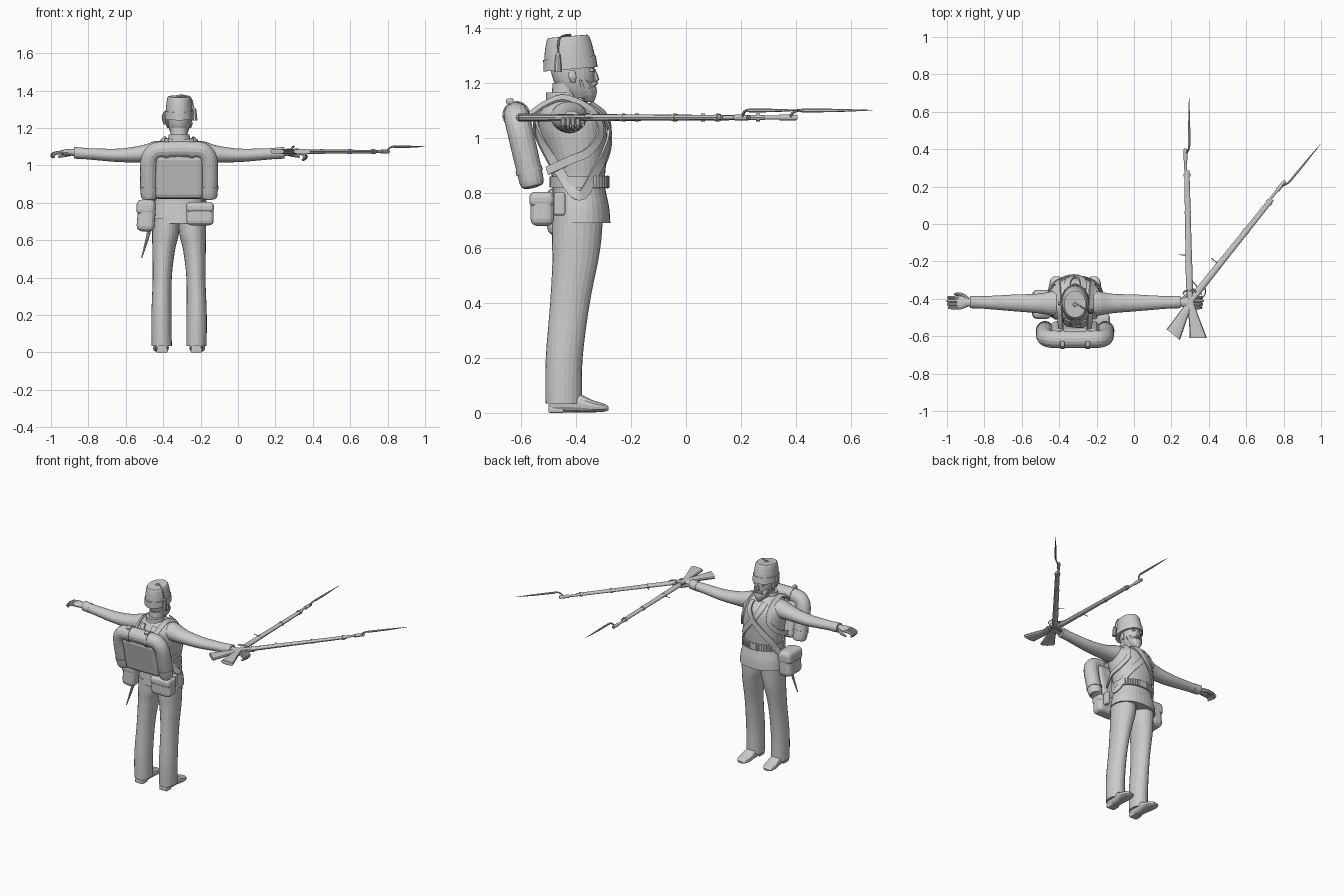
import bpy, bmesh
from math import sin, cos, radians, pi, copysign
from mathutils import Vector, Matrix, Euler

cube = bpy.data.objects.get("Cube")
if cube:
    bpy.data.objects.remove(cube, do_unlink=True)

GREY = (0.6, 0.6, 0.6, 1)
mat = bpy.data.materials.new("plain grey")
mat.use_nodes = True
mat.diffuse_color = GREY
mat.node_tree.nodes["Principled BSDF"].inputs["Base Color"].default_value = GREY

BODY = Matrix.Translation((-0.315, -0.42, 0))    # the figure's own origin
AXES = {"X": (Vector((0, 1, 0)), Vector((0, 0, 1))),
        "Y": (Vector((0, 0, 1)), Vector((1, 0, 0))),
        "Z": (Vector((1, 0, 0)), Vector((0, 1, 0)))}
made = []


def add(name, bm, place):
    bmesh.ops.recalc_face_normals(bm, faces=bm.faces)
    mesh = bpy.data.meshes.new(name)
    bm.to_mesh(mesh)
    bm.free()
    mesh.materials.append(mat)
    ob = bpy.data.objects.new(name, mesh)
    ob.matrix_world = place
    bpy.context.collection.objects.link(ob)
    made.append(ob)
    return ob


def smooth(rows, k):
    """Catmull-Rom interpolation of equal-length tuples."""
    out = []
    for i in range(len(rows) - 1):
        a, b, c, d = (rows[min(max(i + o, 0), len(rows) - 1)] for o in (-1, 0, 1, 2))
        for j in range(k):
            t = j / k
            out.append(tuple(q + t * (r - p) / 2 + t * t * (p - 2.5 * q + 2 * r - s / 2)
                             + t ** 3 * (1.5 * (q - r) + (s - p) / 2)
                             for p, q, r, s in zip(a, b, c, d)))
    return out + [tuple(rows[-1])]


def skin(name, rings, n, power, place):
    """Closed skin over superelliptic rings (centre, U, V)."""
    bm = bmesh.new()
    e = 2 / power
    loops = []
    for c, u, v in rings:
        loop = []
        for i in range(n):
            x, y = cos(2 * pi * i / n), sin(2 * pi * i / n)
            loop.append(bm.verts.new(c + u * copysign(abs(x) ** e, x) + v * copysign(abs(y) ** e, y)))
        loops.append(loop)
    for p, q in zip(loops, loops[1:]):
        for i in range(n):
            bm.faces.new((p[i], p[(i + 1) % n], q[(i + 1) % n], q[i]))
    bm.faces.new(loops[0])
    bm.faces.new(loops[-1])
    return add(name, bm, place)


def sweep(name, axis, rows, n=24, k=4, power=2, place=BODY):
    """Rows are centre x, y, z and the two half widths across the axis."""
    u, v = AXES[axis]
    return skin(name, [(Vector(r[:3]), u * r[3], v * r[4]) for r in smooth(rows, k)], n, power, place)


def tube(name, rows, ref="Y", n=10, k=4, place=BODY):
    """Rows are x, y, z and radius along a path."""
    side = Vector([float(ref == a) for a in "XYZ"])
    rows = smooth(rows, k)
    pts = [Vector(r[:3]) for r in rows]
    rings = []
    for i, p in enumerate(pts):
        t = (pts[min(i + 1, len(pts) - 1)] - pts[max(i - 1, 0)]).normalized()
        u = t.cross(side).normalized()
        rings.append((p, u * rows[i][3], u.cross(t) * rows[i][3]))
    return skin(name, rings, n, 2, place)


def box(name, centre, size, rot=(0, 0, 0), bevel=0.01, place=BODY):
    bm = bmesh.new()
    bmesh.ops.create_cube(bm, size=1, matrix=Matrix.LocRotScale(
        Vector(centre), Euler([radians(a) for a in rot]), Vector(size)))
    ob = add(name, bm, place)
    mod = ob.modifiers.new("round", "BEVEL")
    mod.width, mod.segments = bevel, 3
    return ob


def ribbon(name, pts, width):
    """Flat strap facing away from the body's middle."""
    bm = bmesh.new()
    pairs = []
    for i, p in enumerate(pts):
        t = (pts[min(i + 1, len(pts) - 1)] - pts[max(i - 1, 0)]).normalized()
        out = p - Vector((0, 0, min(p.z, 1.03)))
        w = t.cross(out).normalized() * width / 2
        pairs.append((bm.verts.new(p - w), bm.verts.new(p + w)))
    for a, b in zip(pairs, pairs[1:]):
        bm.faces.new((a[0], a[1], b[1], b[0]))
    mod = add(name, bm, BODY).modifiers.new("thick", "SOLIDIFY")
    mod.thickness, mod.offset = 0.008, 0


# tunic
TUNIC = [(0, .035, .69, .152, .11), (0, .035, .75, .145, .105), (0, .03, .83, .126, .095),
         (0, .025, .92, .134, .105), (0, .01, 1.02, .144, .122), (0, 0, 1.08, .14, .117),
         (0, -.01, 1.12, .11, .085), (0, -.025, 1.145, .06, .055)]
sweep("tunic", "Z", TUNIC, n=32, power=2.2)
dense = smooth(TUNIC, 8)


def on_tunic(z, deg, gap=0.006):
    for p, q in zip(dense, dense[1:]):
        if p[2] <= z <= q[2]:
            t = (z - p[2]) / (q[2] - p[2])
            _, cy, _, rx, ry = (a + t * (b - a) for a, b in zip(p, q))
            a = radians(deg)
            return Vector(((rx + gap) * cos(a), cy + (ry + gap) * sin(a), z))


# collar, head, face and beard
sweep("collar", "Z", [(0, -.03, 1.12, .064, .06), (0, -.035, 1.165, .055, .055)], k=1)
sweep("neck", "Z", [(0, -.025, 1.13, .045, .045), (0, -.015, 1.2, .045, .05)], k=1)
sweep("head", "Z", [(0, .03, 1.145, .03, .04), (0, .02, 1.175, .046, .06), (0, .012, 1.21, .056, .074),
                    (0, .008, 1.25, .06, .08), (0, .005, 1.29, .058, .078)])
sweep("beard", "Z", [(0, .07, 1.13, .014, .014), (0, .06, 1.155, .036, .034), (0, .05, 1.185, .05, .044),
                     (0, .04, 1.21, .058, .03)], n=12, k=2)
sweep("nose", "Z", [(0, .084, 1.205, .008, .008), (0, .09, 1.213, .012, .015),
                    (0, .082, 1.25, .006, .008)], n=8, k=2)
box("brow", (0, .075, 1.247), (.075, .018, .012), bevel=.004)
for s in (-1, 1):
    tube("moustache", [(0, .092, 1.2, .008), (s * .02, .086, 1.196, .009), (s * .042, .066, 1.18, .004)], "Z", 8)
    sweep("ear", "Z", [(s * .058, .01, 1.2, .005, .008), (s * .064, .007, 1.222, .008, .015),
                       (s * .062, .005, 1.245, .005, .01)], n=10)

# tall cap with band and tassels
tilt = BODY @ Matrix.Translation((0, 0, 1.25)) @ Matrix.Rotation(radians(5), 4, "X")
sweep("cap", "Z", [(0, 0, 0, .074, .096), (0, 0, .06, .07, .09), (0, .001, .112, .063, .078),
                   (0, .001, .12, .054, .068)], n=32, k=2, place=tilt)
sweep("cap_band", "Z", [(0, 0, 0, .077, .099), (0, 0, .042, .075, .096)], n=32, k=1, place=tilt)
sweep("cap_button", "Z", [(0, 0, .118, .012, .012), (0, 0, .127, .008, .008)], n=12, k=1, place=tilt)
tube("tassel_cord", [(0, 0, 1.375, .004), (.03, -.02, 1.373, .004), (.064, -.042, 1.358, .004),
                     (.078, -.046, 1.3, .004)], n=8)
tube("tassel", [(.078, -.046, 1.31, .005), (.081, -.046, 1.295, .011), (.083, -.046, 1.24, .015)], n=10)
tube("chin_cord", [(-.072, -.01, 1.29, .006), (-.082, -.005, 1.26, .011), (-.074, 0, 1.22, .009)], n=10)


# hands: palm, four fingers and a thumb
def hand(s, curl):
    sweep("palm", "X", [(s * .54, 0, 1.068, .02, .019), (s * .575, 0, 1.07, .023, .018),
                        (s * .61, 0, 1.07, .036, .016), (s * .632, 0, 1.068, .034, .012)], n=16)
    for i in range(4):
        y = .018 * (i - 1.5)
        reach = .068 - .004 * abs(i - 2)
        tube("finger", [(s * .618, y, 1.07, .01), (s * (.622 + reach * .6), y, 1.071 - .008 * curl, .009),
                        (s * (.613 + reach), y, 1.066 - .02 * curl, .008),
                        (s * (.618 + reach - .022 * curl), y, 1.062 - .034 * curl, .005)], n=8, k=3)
    tube("thumb", [(s * .575, .018, 1.064, .011), (s * .605, .042, 1.056, .01),
                   (s * .645, .046, 1.046, .006)], "Z", 8)


for s, curl in ((-1, .6), (1, 1)):
    # arms
    sweep("sleeve", "X", [(s * .05, -.005, 1.068, .075, .055), (s * .12, -.005, 1.075, .066, .057),
                          (s * .2, -.005, 1.062, .052, .045), (s * .32, -.002, 1.054, .045, .036),
                          (s * .45, 0, 1.06, .036, .031), (s * .56, .003, 1.067, .03, .028)])
    sweep("cuff", "X", [(s * .515, .002, 1.064, .034, .031), (s * .563, .003, 1.068, .033, .031)], k=1)
    hand(s, curl)
    # legs and boots
    sweep("trouser_leg", "Z", [(s * .093, -.025, .035, .054, .066), (s * .094, -.023, .2, .054, .067),
                               (s * .09, -.002, .4, .051, .072), (s * .082, .017, .55, .061, .083),
                               (s * .073, .022, .63, .071, .09), (s * .07, .026, .72, .074, .092)])
    sweep("boot", "Y", [(s * .092, -.08, .03, .022, .026), (s * .092, -.05, .037, .034, .036),
                        (s * .094, .02, .037, .035, .036), (s * .097, .08, .024, .022, .042),
                        (s * .099, .12, .019, .015, .034), (s * .1, .138, .016, .007, .018)], n=16, power=2.6)
    box("boot_heel", (s * .092, -.052, .012), (.06, .056, .024), bevel=.006)
    # pack straps round the shoulders
    ribbon("pack_strap", [Vector(p) for p in smooth([(s * .075, -.14, 1.09), (s * .08, -.09, 1.125),
           (s * .085, -.02, 1.145), (s * .09, .075, 1.1), (s * .1, .11, 1.02), (s * .135, .065, .95),
           (s * .145, 0, .92), (s * .11, -.085, .88)], 5)], .03)
    # crossed shoulder belts
    path = smooth([(1.125, 112), (1.08, 103), (1.0, 82), (.88, 38), (.79, 0), (.88, -40),
                   (1.0, -75), (1.08, -103), (1.125, -112)], 8)
    gap = .008 if s > 0 else .014
    ribbon("cross_belt", [Vector((s * p.x, p.y, p.z)) for p in (on_tunic(z, a, gap) for z, a in path)], .036)

# waist belt with cartridge loops
ribbon("waist_belt", [on_tunic(.84, a) for a in range(0, 366, 6)], .04)
for a in list(range(34, 84, 7)) + list(range(104, 150, 7)):
    box("cartridge_loop", on_tunic(.84, a, .01), (.014, .014, .044), (0, 0, a), .004)
box("belt_buckle", on_tunic(.84, 90, .01), (.05, .01, .046), bevel=.003)

# pouches, bag and scabbard
box("hip_pouch", (.112, -.103, .74), (.146, .085, .12), bevel=.025)
box("hip_pouch_flap", (.112, -.105, .776), (.15, .09, .055), bevel=.02)
box("side_flap", (.15, -.04, .76), (.03, .042, .085), bevel=.01)
box("shoulder_bag", (-.175, -.01, .732), (.095, .15, .172), (0, 5, 0), .03)
box("shoulder_bag_flap", (-.178, -.01, .775), (.1, .155, .08), (0, 5, 0), .025)
tube("scabbard", [(-.135, -.03, .78, .012), (-.16, -.045, .65, .01), (-.2, -.06, .505, .003)], n=8)

# back pack with a rolled blanket bent over it
pack = BODY @ Matrix.Translation((0, -.172, .975)) @ Matrix.Rotation(radians(13), 4, "X")
box("pack", (0, .003, -.03), (.262, .085, .25), bevel=.03, place=pack)
half = [(.16, 0, -.158, .02), (.16, 0, -.148, .042), (.162, 0, -.08, .046), (.16, 0, .04, .047),
        (.14, 0, .092, .047), (.09, 0, .111, .047)]
tube("blanket_roll", half + [(-x, y, z, r) for x, y, z, r in reversed(half)], n=16, place=pack)
for s in (-1, 1):
    sweep("roll_strap", "X", [(s * .068 - .011, 0, .111, .051, .051), (s * .068 + .011, 0, .111, .051, .051)],
          k=1, place=pack)
    box("roll_buckle", (s * .068, -.012, .167), (.024, .028, .018), bevel=.006, place=pack)
    sweep("roll_tie", "Z", [(s * .161, 0, -.105, .049, .049), (s * .161, 0, -.088, .049, .049)], k=1, place=pack)

# two rifles lying on their sides, held at the wrist of the stock
for x, turn in ((.297, 1.2), (.305, -38.7)):
    at = Matrix.Translation((x, -.405, 1.074)) @ Matrix.Rotation(radians(turn), 4, "Z")
    sweep("rifle_butt", "Y", [(.042, -.205, 0, .014, .046), (.034, -.16, 0, .014, .038),
                              (.016, -.07, 0, .013, .024), (.004, 0, 0, .012, .016),
                              (.002, .06, 0, .013, .018)], n=12, power=2.6, place=at)
    sweep("rifle_forestock", "Y", [(.002, .05, 0, .013, .018), (.002, .3, 0, .011, .015),
                                   (.002, .69, 0, .009, .012)], n=12, k=1, place=at)
    sweep("rifle_barrel", "Y", [(-.008, .06, 0, .01, .01), (-.006, .81, 0, .007, .007)], n=12, k=1, place=at)
    for y in (.22, .46, .66):
        sweep("barrel_band", "Y", [(0, y, 0, .014, .018), (0, y + .014, 0, .014, .018)], n=12, k=1, place=at)
    tube("trigger_guard", [(.016, .02, 0, .003), (.036, .04, 0, .003), (.04, .07, 0, .003),
                           (.016, .1, 0, .003)], "Z", 6, place=at)
    tube("trigger", [(.012, .06, 0, .003), (.032, .055, 0, .002)], "Z", 6, place=at)
    tube("hammer", [(-.005, .05, .01, .005), (-.026, .045, .012, .005), (-.034, .03, .012, .003)], "Z", 6, place=at)
    tube("rear_sight", [(-.012, .24, 0, .003), (-.055, .242, 0, .002)], "Z", 6, place=at)
    # socket bayonet
    sweep("bayonet_socket", "Y", [(-.005, .745, 0, .011, .011), (-.005, .805, 0, .01, .01)], n=12, k=1, place=at)
    tube("bayonet_neck", [(0, .785, .004, .005), (.008, .795, .018, .005), (.014, .812, .026, .005),
                          (.016, .83, .026, .006)], "X", 8, place=at)
    tube("bayonet_blade", [(.016, .825, .026, .007), (.018, .95, .026, .006), (.02, 1.083, .027, .001)],
         "X", 6, 2, place=at)

# smooth shading with crisp edges
for ob in bpy.context.view_layer.objects:
    ob.select_set(ob in made)
bpy.context.view_layer.objects.active = made[0]
bpy.ops.object.shade_smooth_by_angle(angle=radians(40))
